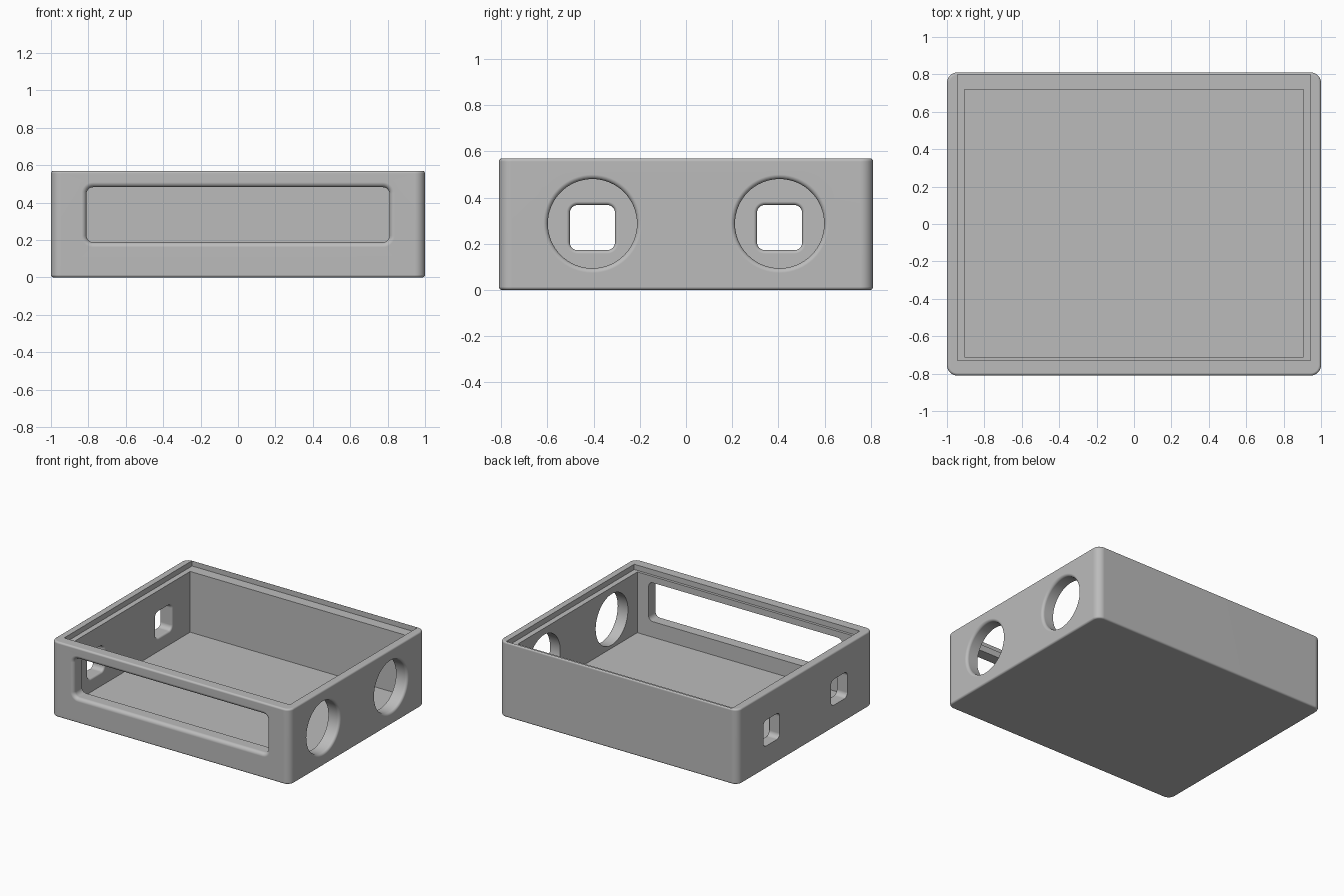
import bpy, bmesh, math
from mathutils import Matrix, Vector

if "Cube" in bpy.data.objects:
    bpy.data.objects.remove(bpy.data.objects["Cube"])

grey = bpy.data.materials.new("light_grey")
grey.diffuse_color = (0.5, 0.5, 0.5, 1)
grey.use_nodes = True
grey.node_tree.nodes["Principled BSDF"].inputs["Base Color"].default_value = grey.diffuse_color

AXES = {  # local (u, v, depth) to world
    "top": Matrix.Identity(3),
    "front": Matrix(((1, 0, 0), (0, 0, 1), (0, 1, 0))),
    "side": Matrix(((0, 0, 1), (1, 0, 0), (0, 1, 0))),
}


def rounded_ring(cu, cv, hu, hv, r, seg):
    """Points around a rounded rectangle; r equal to the half size gives a circle."""
    pts = []
    for q, (su, sv) in enumerate(((1, 1), (-1, 1), (-1, -1), (1, -1))):
        for i in range(seg + 1):
            a = math.pi / 2 * (q + i / seg)
            pts.append((cu + su * (hu - r) + r * math.cos(a),
                        cv + sv * (hv - r) + r * math.sin(a)))
    return pts


def loft(name, axis, centre, half, r, profile, seg=8):
    """Solid from rounded rectangles; profile holds (depth, outward offset) pairs."""
    bm = bmesh.new()
    rings = []
    for depth, off in profile:
        ring = rounded_ring(*centre, half[0] + off, half[1] + off, r + off, seg)
        rings.append([bm.verts.new(AXES[axis] @ Vector((u, v, depth))) for u, v in ring])
    for a, b in zip(rings, rings[1:]):
        for i in range(len(a)):
            j = (i + 1) % len(a)
            bm.faces.new((a[i], a[j], b[j], b[i]))
    bm.faces.new(rings[0][::-1])
    bm.faces.new(rings[-1])
    bmesh.ops.remove_doubles(bm, verts=bm.verts, dist=1e-5)
    bmesh.ops.recalc_face_normals(bm, faces=bm.faces)
    mesh = bpy.data.meshes.new(name)
    bm.to_mesh(mesh)
    bm.free()
    mesh.materials.append(grey)
    obj = bpy.data.objects.new(name, mesh)
    bpy.context.collection.objects.link(obj)
    return obj


def flare(start, end, face, f, n=6):
    """Straight hole from start that rounds outward by f to meet the wall at face."""
    s = 1 if face > start else -1
    arc = [(face - s * f * (1 - math.sin(t)), f * (1 - math.cos(t)))
           for t in (math.pi / 2 * i / n for i in range(n + 1))]
    return [(start, 0)] + arc + [(end, f)]


# Outer case with rounded corners and softened top and bottom edges
H, E = 0.57, 0.014
angles = [math.pi / 2 * i / 4 for i in range(5)]
lower = [(E - E * math.cos(t), -E + E * math.sin(t)) for t in angles]
upper = [(H - z, off) for z, off in reversed(lower)]
case = loft("case", "top", (0, 0), (1, 0.81), 0.055, lower + upper)

# Lid recess and main cavity
cutters = [
    loft("lid_recess_cutter", "top", (0, 0.035), (0.945, 0.765), 0, [(0.53, 0), (0.8, 0)]),
    loft("cavity_cutter", "top", (0, 0.005), (0.905, 0.715), 0, [(0.07, 0), (0.7, 0)]),
    # Wide front window
    loft("window_cutter", "front", (0, 0.335), (0.81, 0.147), 0.035,
         flare(-0.6, -0.9, -0.81, 0.027)),
]
# Round holes on the right wall, small square holes on the left wall
for y in (-0.405, 0.405):
    cutters.append(loft("round_hole_cutter", "side", (y, 0.287), (0.193, 0.193), 0.193,
                        flare(0.8, 1.1, 1.0, 0.02), 16))
    cutters.append(loft("square_hole_cutter", "side", (y, 0.27), (0.098, 0.098), 0.035,
                        flare(-1.1, -0.8, -0.905, 0.015)))

bpy.context.view_layer.objects.active = case
for c in cutters:
    mod = case.modifiers.new("cut", "BOOLEAN")
    mod.operation, mod.solver, mod.object = "DIFFERENCE", "EXACT", c
    bpy.ops.object.modifier_apply(modifier=mod.name)
    bpy.data.objects.remove(c)

# Smooth fillets with crisp edges
bpy.ops.object.select_all(action="DESELECT")
case.select_set(True)
bpy.ops.object.shade_smooth_by_angle(angle=math.radians(32))
wn = case.modifiers.new("even_normals", "WEIGHTED_NORMAL")
wn.keep_sharp = True
